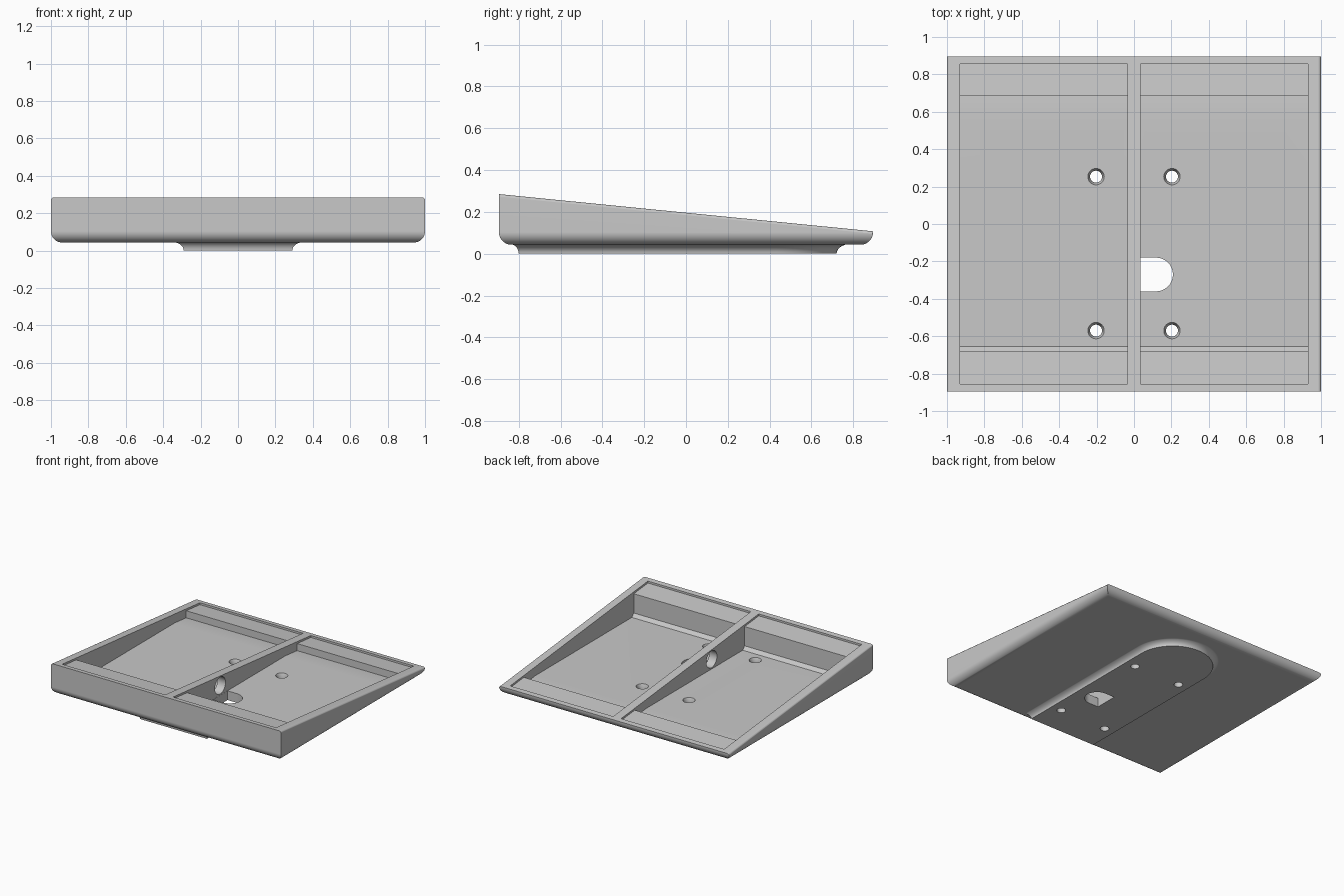
import bpy, bmesh, math

if "Cube" in bpy.data.objects:
    bpy.data.objects.remove(bpy.data.objects["Cube"], do_unlink=True)

HALF_Y = 0.895
BASE_Z = 0.043
FLOOR_Z = 0.072
DIVIDER = 0.034

grey = bpy.data.materials.new("plain grey")
grey.use_nodes = True
colour = (0.58, 0.58, 0.58, 1)
grey.diffuse_color = colour
grey.node_tree.nodes["Principled BSDF"].inputs["Base Color"].default_value = colour


def rim(y):
    """Height of the sloping top at depth y."""
    return 0.196 - 0.0994 * y


def loft(name, rings):
    """Closed solid through rings that have equal point counts."""
    bm = bmesh.new()
    loops = [[bm.verts.new(p) for p in ring] for ring in rings]
    n = len(loops[0])
    for a, b in zip(loops, loops[1:]):
        for i in range(n):
            j = (i + 1) % n
            bm.faces.new((a[i], a[j], b[j], b[i]))
    bm.faces.new(loops[0])
    bm.faces.new(loops[-1])
    bmesh.ops.recalc_face_normals(bm, faces=bm.faces)
    mesh = bpy.data.meshes.new(name)
    bm.to_mesh(mesh)
    bm.free()
    mesh.materials.append(grey)
    obj = bpy.data.objects.new(name, mesh)
    bpy.context.collection.objects.link(obj)
    return obj


def along_x(name, profile, x0, x1):
    return loft(name, [[(x, y, z) for y, z in profile] for x in (x0, x1)])


def circle(x, y, z, r, n=32):
    return [(x + r * math.cos(math.tau * i / n), y + r * math.sin(math.tau * i / n), z)
            for i in range(n)]


def boolean(target, tool, operation):
    tool.hide_render = True
    mod = target.modifiers.new("join", 'BOOLEAN')
    mod.operation, mod.solver, mod.object = operation, 'EXACT', tool
    bpy.ops.object.select_all(action='DESELECT')
    bpy.context.view_layer.objects.active = target
    target.select_set(True)
    bpy.ops.object.modifier_apply(modifier=mod.name)
    bpy.data.objects.remove(tool, do_unlink=True)


# Straight-sided block with a rounded underside
def rectangle(inset, z):
    x, y = 1 - inset, HALF_Y - inset
    return [(-x, -y, z), (x, -y, z), (x, y, z), (-x, y, z)]


radius = 0.06
turns = [math.pi / 2 * k / 10 for k in range(11)]
rings = [rectangle(radius * (1 - math.sin(t)), BASE_Z + radius * (1 - math.cos(t))) for t in turns]
body = loft("sloped_tray", rings + [rectangle(0, 0.5)])

# Trim it to the sloping top, with eased side rims
ease = 0.018
section = [(0.983 + ease * math.sin(t), -ease * (1 - math.cos(t))) for t in turns[::2]]
section = [(-x, dz) for x, dz in reversed(section)] + section
slope = []
for y in (-1, 1):
    top = [(x, y, rim(y) + dz) for x, dz in section]
    slope.append(top + [(top[-1][0], y, -0.2), (top[0][0], y, -0.2)])
boolean(body, loft("slope_cutter", slope), 'INTERSECT')

# Mounting pad below, with a round back end and a concave flare
rings = []
for k in range(9):
    t = k / 8 * math.pi / 2
    flare = 1 - math.cos(t)
    r = 0.29 + 0.07 * flare
    z = 0.047 * math.sin(t)
    front = -0.8 - 0.045 * flare
    arc = [(r * math.cos(a), 0.43 + r * math.sin(a), z)
           for a in (math.pi * i / 32 for i in range(33))]
    rings.append(arc + [(-r, front, z), (r, front, z)])
boolean(body, loft("mounting_pad", rings), 'UNION')

# Two stepped pockets, each with a front and a back shelf
step = 0.015
pocket = [(-0.855, 0.5), (-0.855, rim(-0.855) - step), (-0.68, rim(-0.68) - step),
          (-0.68, FLOOR_Z + 0.025), (-0.655, FLOOR_Z), (0.54, FLOOR_Z),
          (0.685, FLOOR_Z - 0.0145), (0.685, rim(0.685) - step),
          (0.855, rim(0.855) - step), (0.855, 0.5)]
for side in (-1, 1):
    boolean(body, along_x("pocket_cutter", pocket, side * DIVIDER, side * 0.93), 'DIFFERENCE')

# Countersunk screw holes
for x in (-0.203, 0.203):
    for y in (-0.57, 0.253):
        hole = loft("screw_hole_cutter", [circle(x, y, -0.1, 0.032), circle(x, y, 0.045, 0.032),
                                          circle(x, y, 0.09, 0.052)])
        boolean(body, hole, 'DIFFERENCE')

# Cable slot beside the divider
slot_y, slot_r = -0.27, 0.09
angles = [math.pi * (i / 24 - 0.5) for i in range(25)]
outline = [(0.118 + slot_r * math.cos(a), slot_y + slot_r * math.sin(a)) for a in angles]
inner = DIVIDER + 0.001
outline += [(inner, slot_y + slot_r), (inner, slot_y - slot_r)]
slot = loft("slot_cutter", [[(x, y, z) for x, y in outline] for z in (-0.1, 0.1)])
boolean(body, slot, 'DIFFERENCE')

# Round cable hole through the divider
ring = [(slot_y + y, 0.148 + z) for y, z, _ in circle(0, 0, 0, 0.066)]
boolean(body, along_x("divider_hole_cutter", ring, -0.1, 0.1), 'DIFFERENCE')

# Smooth the rounded surfaces, keep the corners crisp
bpy.ops.object.shade_smooth_by_angle(angle=math.radians(30))
weighted = body.modifiers.new("even shading", 'WEIGHTED_NORMAL')
weighted.keep_sharp = True
